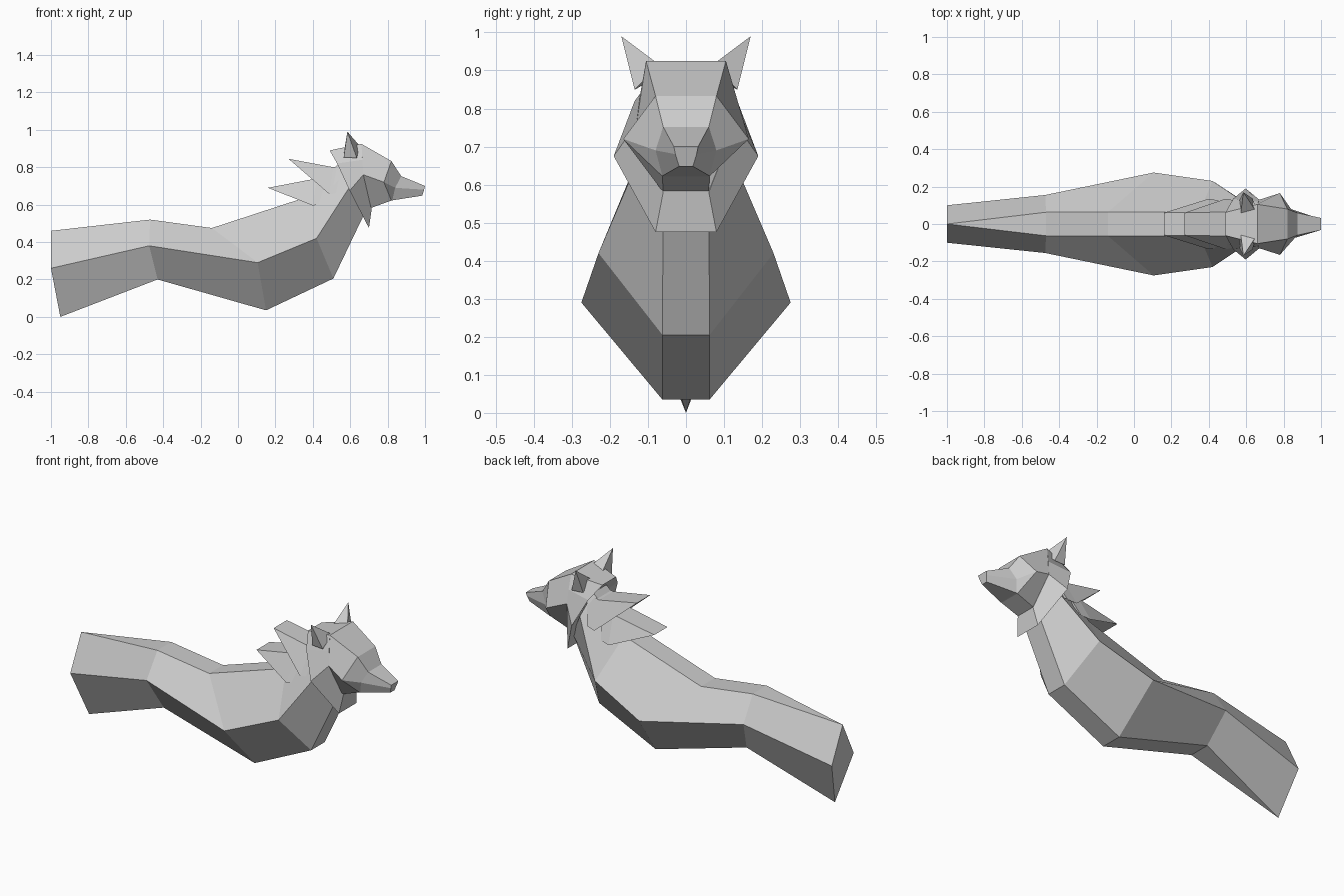
import bpy, bmesh

if "Cube" in bpy.data.objects:
    bpy.data.objects.remove(bpy.data.objects["Cube"])


def make(name, bm):
    bmesh.ops.remove_doubles(bm, verts=bm.verts, dist=0.0005)
    bmesh.ops.dissolve_degenerate(bm, edges=bm.edges, dist=0.0005)
    bmesh.ops.recalc_face_normals(bm, faces=bm.faces)
    me = bpy.data.meshes.new(name)
    bm.to_mesh(me)
    bm.free()
    ob = bpy.data.objects.new(name, me)
    bpy.context.collection.objects.link(ob)
    return ob


def loft(name, halves):
    """Skin between half sections, each mirrored across y = 0."""
    bm = bmesh.new()
    rings = []
    for half in halves:
        full = half + [(x, -y, z) for x, y, z in reversed(half)]
        rings.append([bm.verts.new(p) for p in full])
    n = len(rings[0])
    for a, b in zip(rings, rings[1:]):
        for i in range(n):
            j = (i + 1) % n
            bm.faces.new((a[i], a[j], b[j], b[i]))
    bm.faces.new(rings[0])
    bm.faces.new(rings[-1])
    return make(name, bm)


# Body and neck: top, flank and belly point of each section
loft("body", [
    [(-1, 0, .46), (-1, .10, .26), (-.95, 0, 0)],
    [(-.47, .063, .52), (-.475, .155, .38), (-.43, .062, .2)],
    [(-.14, .063, .475), (.105, .275, .29), (.15, .062, .035)],
    [(.35, .063, .635), (.42, .23, .42), (.51, .062, .205)],
    [(.55, .06, .83), (.60, .11, .70), (.68, .06, .56)],
])

# Head: crown, brow and cheek, muzzle root, nose
loft("head", [
    [(.66, .105, .925), (.67, .13, .76), (.705, .06, .58)],
    [(.82, .08, .833), (.78, .165, .72), (.82, .062, .622)],
    [(.873, .06, .752), (.84, .08, .69), (.825, .062, .623)],
    [(1.0, .032, .70), (.995, .028, .68), (.985, .018, .648)],
])

# Fur collar flaring back from the head
loft("collar", [
    [(.66, .105, .925), (.665, .12, .84), (.67, .13, .76), (.715, .06, .58)],
    [(.49, .062, .89), (.53, .135, .82), (.597, .19, .675), (.70, .08, .475)],
    [(.57, .05, .82), (.585, .09, .77), (.62, .11, .68), (.67, .05, .55)],
])

# Mane tufts: tip, rear section, section buried in the neck
for name, tip, dx, dz in (("upper_mane", (.27, .06, .845), .09, .06),
                          ("lower_mane", (.16, .06, .69), 0, 0)):
    loft(name, [
        [tip, tip, tip],
        [(.42 + dx, .065, .74 + dz), (.40 + dx, .135, .595 + dz), (.42 + dx, .05, .66 + dz)],
        [(.50 + dx, .06, .76 + dz), (.455 + dx, .125, .605 + dz), (.47 + dx, .05, .65 + dz)],
    ])

# Ears: slanted four-sided spikes
for side, s in (("left", 1), ("right", -1)):
    bm = bmesh.new()
    base = [bm.verts.new((x, s * y, z)) for x, y, z in
            ((.65, .07, .915), (.635, .135, .85), (.565, .13, .852), (.57, .05, .90))]
    tip = bm.verts.new((.585, s * .17, .99))
    for i in range(4):
        bm.faces.new((base[i], base[(i + 1) % 4], tip))
    bm.faces.new(base)
    make(side + "_ear", bm)
